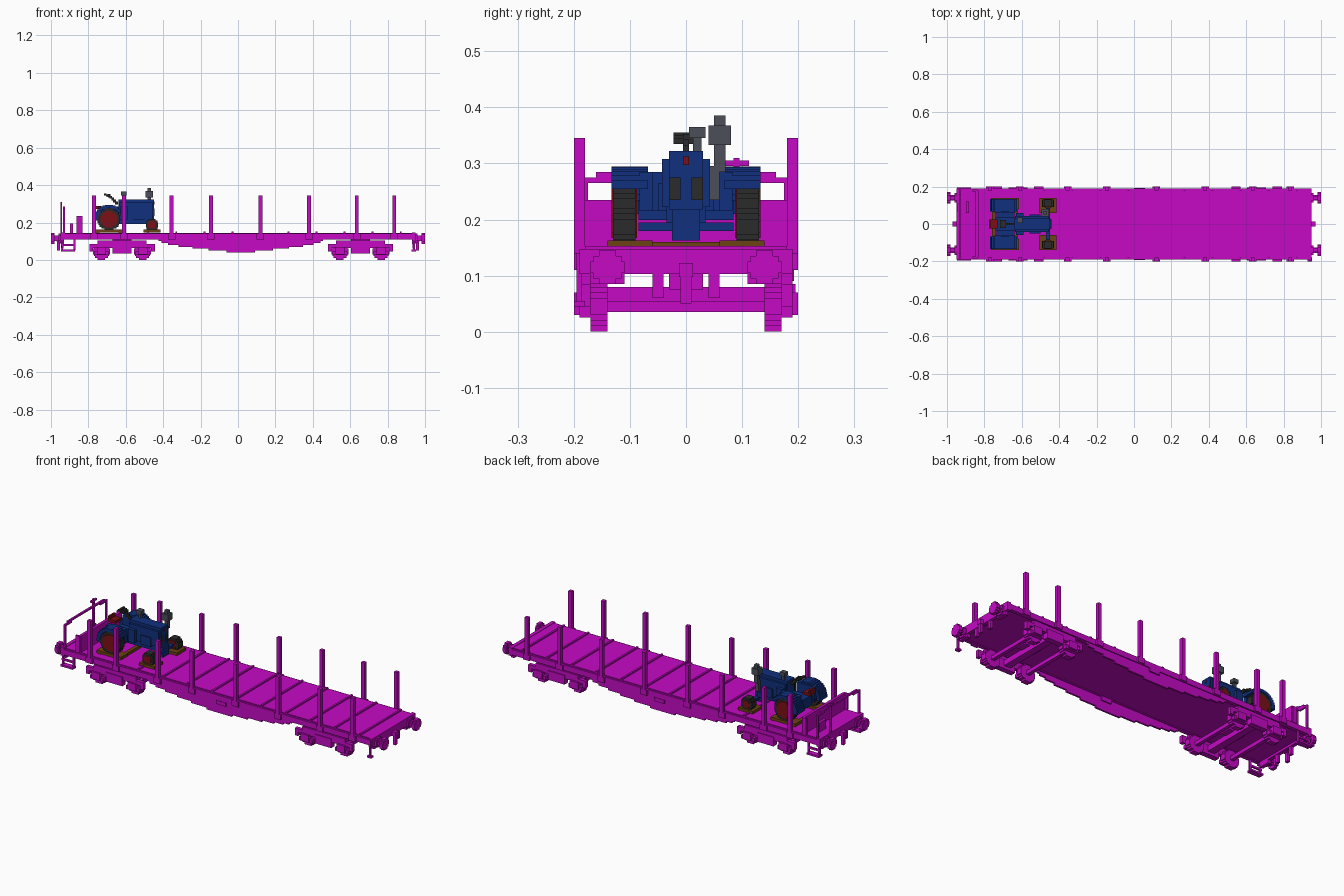
import bpy, bmesh, math
from mathutils import Matrix, Vector

default_cube = bpy.data.objects.get("Cube")
if default_cube:
    bpy.data.objects.remove(default_cube, do_unlink=True)


def material(name, red, green, blue):
    made = bpy.data.materials.new(name)
    made.use_nodes = True
    colour = (red, green, blue, 1)
    made.diffuse_color = colour
    made.node_tree.nodes["Principled BSDF"].inputs["Base Color"].default_value = colour
    return made


MAGENTA = material("magenta", .56, .003, .56)
BLUE = material("dark blue", .005, .03, .21)
BLACK = material("rubber black", .024, .024, .024)
GREY = material("slate grey", .07, .076, .1)
RED = material("dark red", .2, .005, .008)
BROWN = material("wood brown", .15, .055, .006)

# Shared dimensions of the wagon
THIN = .01
DECK_TOP = .145
SILL = .125
SIDE = .18
WIDTH = SIDE + SIDE
END = .94
REAR_AXLE, FRONT_AXLE = -.69, -.46
BOGIE_CENTRES = {"rear": -.62, "front": .655}


class Part:
    """Collects blocks, stepped discs and arcs into one object."""

    def __init__(self, name, paint):
        self.mesh = bpy.data.meshes.new(name)
        self.mesh.materials.append(paint)
        self.bm = bmesh.new()
        part_object = bpy.data.objects.new(name, self.mesh)
        bpy.context.collection.objects.link(part_object)

    def __enter__(self):
        return self

    def __exit__(self, *error):
        self.bm.to_mesh(self.mesh)
        self.bm.free()

    def block(self, at, size):
        place = Matrix.Translation(Vector(at)) @ Matrix.Diagonal((*size, 1))
        bmesh.ops.create_cube(self.bm, size=1, matrix=place)

    def both_sides(self, at, size):
        x, y, z = at
        for side in (-y, y):
            self.block((x, side, z), size)

    def stepped_disc(self, at, radius, thickness, along_x=False):
        x, y, z = at
        rows = max(2, round(2 * radius / THIN))
        height = 2 * radius / rows
        for row in range(rows):
            drop = (row + .5) * height - radius
            chord = math.sqrt(radius ** 2 - drop ** 2)
            width = max(1, round(2 * chord / height)) * height
            size = (thickness, width, height) if along_x else (width, thickness, height)
            self.block((x, y, z + drop), size)

    def wheel_pair(self, at, radius, thickness):
        x, y, z = at
        for side in (-y, y):
            self.stepped_disc((x, side, z), radius, thickness)


# Deck, edge beams and cross battens
with Part("deck", MAGENTA) as part:
    part.block(at=(0, 0, SILL + THIN / 2), size=(2 * END, WIDTH, .03))
with Part("edge_beams", MAGENTA) as part:
    part.both_sides(at=(0, SIDE, SILL), size=(2 * END, .02, .03))
    for end in (-END, END):
        part.block(at=(end, 0, SILL), size=(.02, WIDTH + .02, .045))
with Part("deck_battens", MAGENTA) as part:
    for step in range(10):
        part.block(at=(.15 * step - .48, 0, DECK_TOP), size=(THIN, WIDTH, .015))

# Stakes standing in pockets along both edges
with Part("side_stakes", MAGENTA) as part:
    for x in (-.77, -.61, -.355, -.145, .12, .38, .635, .835):
        part.both_sides(at=(x, SIDE + THIN, .23), size=(.02, .02, .23))
        part.both_sides(at=(x, SIDE + THIN, SILL), size=(.04, .02, .03))

# Belly girders, stepped along a shallow curve
with Part("belly_girders", MAGENTA) as part:
    for step in range(7):
        length = .88 * math.sin(math.radians(10 + 13 * step))
        part.both_sides(at=(.015, SIDE, .045 + step * THIN), size=(length, THIN, THIN))
    part.both_sides(at=(.03, SIDE, .1), size=(.06, .025, .02))

# Bogies with axle boxes, springs and wheelsets
for label, centre in BOGIE_CENTRES.items():
    with Part(label + "_bogie_frame", MAGENTA) as part:
        part.both_sides(at=(centre, SIDE, .075), size=(.34, .02, .02))
        part.both_sides(at=(centre, SIDE, .095), size=(.26, .02, .02))
        part.both_sides(at=(centre, SIDE, .06), size=(.1, .03, .05))
        part.block(at=(centre, 0, .065), size=(.04, WIDTH, .03))
        part.block(at=(centre, 0, .1), size=(.1, .06, .05))
        for offset in (-.11, .11):
            axle = centre + offset
            part.both_sides(at=(axle, SIDE, .05), size=(.05, .04, .04))
            part.both_sides(at=(axle, SIDE, .035), size=(.08, .02, .02))
            part.both_sides(at=(axle + offset / 2, SIDE, .065), size=(.02, .02, .04))
    with Part(label + "_bogie_wheels", MAGENTA) as part:
        for axle in (centre - .11, centre + .11):
            part.wheel_pair(at=(axle, .155, .045), radius=.045, thickness=.03)
            part.block(at=(axle, 0, .045), size=(.02, .3, .02))

# Buffers, coupling hooks and brake hoses at both ends
with Part("buffers_and_couplings", MAGENTA) as part:
    for facing in (-1, 1):
        for y in (-.14, .14):
            for reach, radius, thickness in ((.99, .03, .02), (.97, .015, .03), (.95, .025, .02)):
                part.stepped_disc((facing * reach, y, .115), radius, thickness, along_x=True)
            part.block(at=(facing * END, y, .115), size=(.02, .06, .06))
        part.block(at=(facing * .955, 0, .11), size=(.03, .025, .025))
        part.block(at=(facing * .96, 0, .08), size=(.015, .02, .06))
        part.both_sides(at=(facing * END, .05, .09), size=(.015, .02, .06))

# Shunter steps at the rear and hanging irons at the front
with Part("end_steps", MAGENTA) as part:
    for x in (-END, -.875):
        part.both_sides(at=(x, SIDE, .085), size=(THIN, THIN, .07))
    part.both_sides(at=(-.91, SIDE, .05), size=(.075, .03, THIN))
    part.both_sides(at=(-.91, SIDE, .08), size=(.075, THIN, THIN))
    part.block(at=(END, -SIDE - THIN, .095), size=(THIN, THIN, .09))
    part.block(at=(END, -SIDE - THIN, .05), size=(.025, .02, THIN))

# Low wall, handrail and brake crank on the rear platform
with Part("end_wall", MAGENTA) as part:
    part.block(at=(-.84, 0, .19), size=(.015, WIDTH, .09))
    part.both_sides(at=(-.85, SIDE, .19), size=(.025, THIN, .09))
with Part("end_handrail", MAGENTA) as part:
    part.both_sides(at=(-.93, SIDE, .205), size=(THIN, THIN, .13))
    part.both_sides(at=(-.93, .155, .27), size=(THIN, .06, THIN))
    part.block(at=(-.93, 0, .28), size=(THIN, .32, THIN))
with Part("brake_crank", MAGENTA) as part:
    part.block(at=(-.945, .09, .21), size=(THIN, THIN, .2))
    part.block(at=(-.945, .09, .3), size=(THIN, .045, THIN))
    part.block(at=(-.89, .09, .17), size=(.015, .06, .05))

# Timber cradle under the tractor
with Part("timber_cradle", BROWN) as part:
    part.both_sides(at=(REAR_AXLE, .11, .155), size=(.15, .06, .015))
    part.both_sides(at=(FRONT_AXLE, .1, .155), size=(.09, .08, .015))
    for offset in (-.06, .06):
        part.block(at=(REAR_AXLE + offset, 0, .15), size=(.02, .28, .02))

# Tractor wheels: tyre and a slightly wider hub
for label, axle, height, radius, hub in (
    ("rear", REAR_AXLE, .217, .06, .044),
    ("front", FRONT_AXLE, .187, .033, .02),
):
    with Part("tractor_" + label + "_tyres", BLACK) as part:
        part.wheel_pair(at=(axle, .11, height), radius=radius, thickness=.04)
    with Part("tractor_" + label + "_hubs", RED) as part:
        part.wheel_pair(at=(axle, .11, height), radius=hub, thickness=.046)

# Tractor body: hood, cowl, engine, gearbox and axles
with Part("tractor_body", BLUE) as part:
    hood = -.545
    part.block(at=(hood, 0, .27), size=(.19, .06, .105))
    part.block(at=(hood, 0, .265), size=(.18, .085, .085))
    part.block(at=(-.61, 0, .25), size=(.04, .12, .07))
    part.block(at=(-.53, 0, .24), size=(.06, .1, .05))
    part.block(at=(-.6, 0, .22), size=(.28, .07, .055))
    part.block(at=(REAR_AXLE, 0, .217), size=(.09, .17, .035))
    part.block(at=(FRONT_AXLE, 0, .187), size=(.02, .17, .015))
    part.block(at=(FRONT_AXLE, 0, .19), size=(.04, .05, .055))

# Fenders arch over the rear wheels
with Part("tractor_fenders", BLUE) as part:
    for step in range(15):
        angle = math.radians(40 + 10 * step)
        x, z = REAR_AXLE + .07 * math.cos(angle), .217 + .07 * math.sin(angle)
        part.both_sides(at=(x, .1, z), size=(.02, .065, .015))
    part.both_sides(at=(REAR_AXLE, .07, .25), size=(.11, .025, .07))

# Grille plates, badge, seat and steering wheel
with Part("tractor_grille", BLACK) as part:
    part.both_sides(at=(-.45, .02, .255), size=(.006, .02, .04))
with Part("radiator_badge", RED) as part:
    part.block(at=(-.45, 0, .305), size=(.006, THIN, .015))
with Part("tractor_seat", RED) as part:
    part.block(at=(-.75, 0, .28), size=(.04, .05, .015))
    part.block(at=(-.77, 0, .29), size=(THIN, .05, .03))
with Part("steering_wheel", BLACK) as part:
    for step in range(5):
        part.block(at=(-.69 + step * THIN, 0, .345 - step * THIN), size=(.015, THIN, .015))
    for offset in (-THIN, 0, THIN):
        part.block(at=(-.7 + offset, 0, .345 - offset / 2), size=(.012, .045, THIN))

# Exhaust stack and air intake
with Part("exhaust_stack", GREY) as part:
    part.block(at=(-.475, .06, .335), size=(.02, .02, .1))
    part.block(at=(-.475, .06, .35), size=(.04, .04, .035))
    part.block(at=(-.475, .05, .265), size=(.02, .02, .06))
with Part("air_intake", GREY) as part:
    part.block(at=(-.61, .02, .335), size=(.015, .015, .03))
    part.block(at=(-.61, .02, .355), size=(.03, .03, .02))
